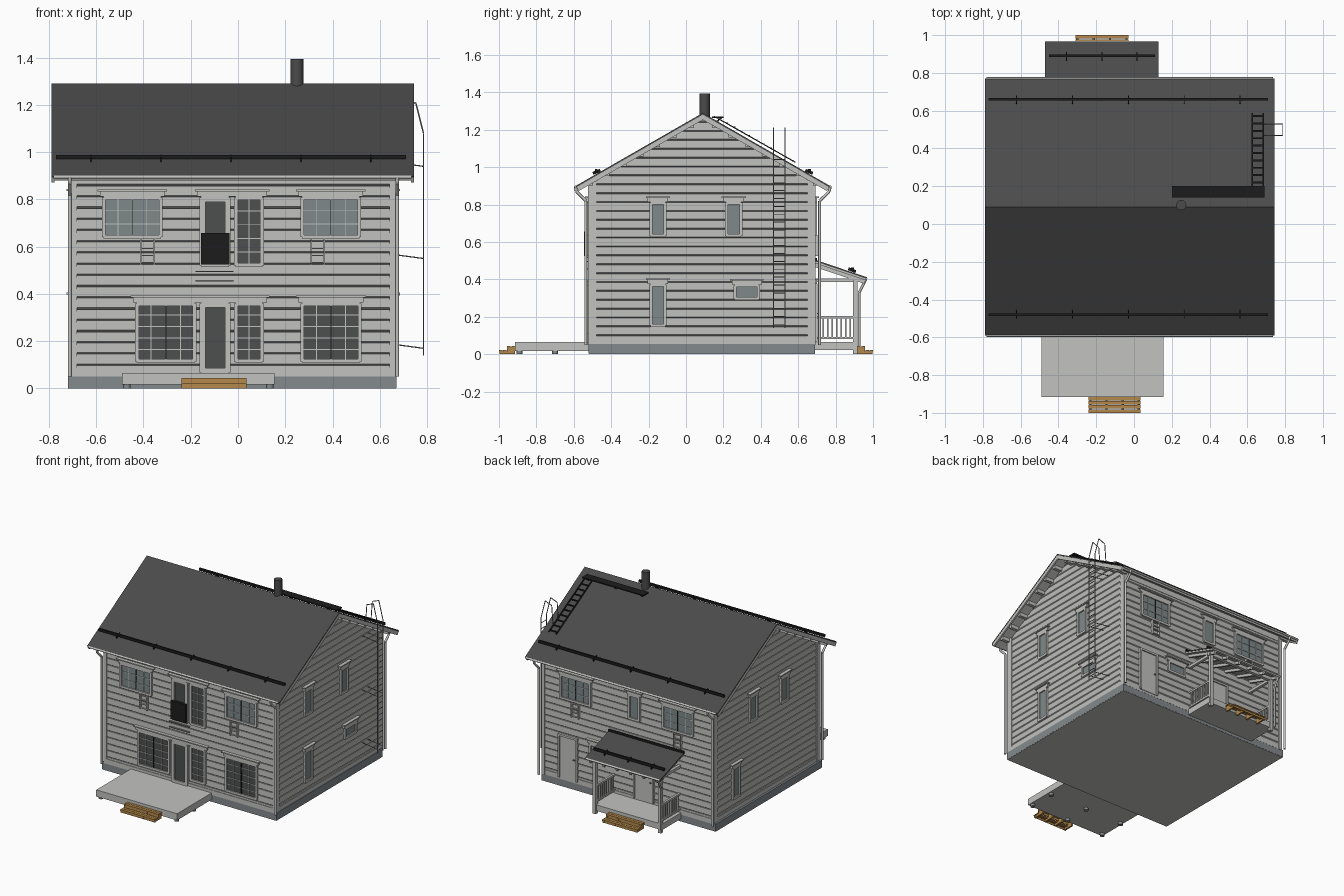
import bpy, bmesh
from math import radians
from mathutils import Matrix, Vector

if "Cube" in bpy.data.objects:
    bpy.data.objects.remove(bpy.data.objects["Cube"])


def material(name, r, g, b):
    m = bpy.data.materials.new(name)
    m.use_nodes = True
    m.diffuse_color = (r, g, b, 1)
    m.node_tree.nodes["Principled BSDF"].inputs["Base Color"].default_value = (r, g, b, 1)
    return m


SIDING = material("siding grey", .5, .5, .49)
TRIM = material("trim light grey", .54, .54, .53)
ROOF = material("roof charcoal", .07, .07, .07)
BLACK = material("black metal", .012, .012, .012)
METAL = material("ladder grey", .27, .27, .28)
GLASS = material("pale glass", .21, .25, .255)
DARK_GLASS = material("dark glass", .075, .077, .078)
STONE = material("foundation grey", .23, .255, .27)
WOOD = material("step wood", .46, .25, .07)

parts = {}


def part(name, mat):
    if (name, mat) not in parts:
        parts[name, mat] = bmesh.new()
    return parts[name, mat]


def block(name, mat, lo, hi):
    lo, hi = Vector(lo), Vector(hi)
    size = [abs(c) for c in hi - lo]
    bmesh.ops.create_cube(part(name, mat), size=1,
                          matrix=Matrix.Translation((lo + hi) / 2) @ Matrix.Diagonal((*size, 1)))


def beam(name, mat, p, q, wide, high):
    p, q = Vector(p), Vector(q)
    turn = (q - p).to_track_quat('X', 'Z').to_matrix().to_4x4()
    bmesh.ops.create_cube(part(name, mat), size=1, matrix=Matrix.Translation((p + q) / 2)
                          @ turn @ Matrix.Diagonal(((q - p).length, wide, high, 1)))


def tube(name, mat, points, r, sides=8):
    points = [Vector(p) for p in points]
    for p, q in zip(points, points[1:]):
        turn = (q - p).to_track_quat('Z', 'Y').to_matrix().to_4x4()
        bmesh.ops.create_cone(part(name, mat), cap_ends=True, segments=sides, radius1=r, radius2=r,
                              depth=(q - p).length, matrix=Matrix.Translation((p + q) / 2) @ turn)


# Wall planes: u runs along the wall, d points outward
FRONT, BACK, LEFT, RIGHT = -.505, .675, -.69, .65
RIDGE_Y, RIDGE_Z, SLOPE = .09, 1.29, .574
X0, X1 = -.79, .745
wall_point = {
    "front": lambda u, d, z: Vector((u, FRONT - d, z)),
    "back": lambda u, d, z: Vector((u, BACK + d, z)),
    "right": lambda u, d, z: Vector((RIGHT + d, u, z)),
    "left": lambda u, d, z: Vector((LEFT - d, u, z)),
}


def plate(name, mat, wall, u0, u1, z0, z1, d0, d1):
    block(name, mat, wall_point[wall](u0, d0, z0), wall_point[wall](u1, d1, z1))


def roof_z(y):
    return RIDGE_Z - SLOPE * abs(y - RIDGE_Y)


# Foundation with pale floor slab, and solid house body
block("foundation", STONE, (LEFT - .03, FRONT - .015, .003), (RIGHT + .02, BACK + .015, .055))
block("floor_slab", TRIM, (LEFT - .029, FRONT - .014, 0), (RIGHT + .019, BACK + .014, .004))
bm = part("house_body", SIDING)
profile = [(FRONT, .05), (BACK, .05), (BACK, .92), (RIDGE_Y, 1.255), (FRONT, .92)]
face = bm.faces.new([bm.verts.new((LEFT, y, z)) for y, z in profile])
ext = bmesh.ops.extrude_face_region(bm, geom=[face])
bmesh.ops.translate(bm, vec=(RIGHT - LEFT, 0, 0),
                    verts=[v for v in ext["geom"] if isinstance(v, bmesh.types.BMVert)])
bmesh.ops.recalc_face_normals(bm, faces=bm.faces)


# Lapped siding boards, gable boards trimmed to the roof slope
def siding(wall, step=.0475):
    bm = part("siding_" + wall, SIDING)
    gable = wall in ("left", "right")
    z, top = .05, 1.25 if gable else .92
    while z < top - .01:
        rows = []
        for dz, d in ((0, .004), (.007, .014), (step, .011), (step, .004)):
            h = min(z + dz, top)
            if gable:
                half = min((BACK - FRONT) / 2, (1.255 - h) / SLOPE)
                ends = RIDGE_Y - half, RIDGE_Y + half
            else:
                ends = LEFT, RIGHT
            rows.append([bm.verts.new(wall_point[wall](u, d, h)) for u in ends])
        for a, b in zip(rows, rows[1:]):
            quad = [a[0], a[1], b[1], b[0]]
            bm.faces.new(quad if wall in ("front", "right") else quad[::-1])
        z += step


for wall in wall_point:
    siding(wall)
    long_wall = wall in ("front", "back")
    ends = (LEFT, RIGHT) if long_wall else (FRONT, BACK)
    plate("base_trim", TRIM, wall, *ends, .05, .085, 0, .016)
    for u, s in zip(ends, (1, -1)):
        inner = .008 if long_wall else .026
        plate("corner_trim", TRIM, wall, u - s * .018, u + s * inner, .05, .925, 0, .018)
    if long_wall:
        plate("frieze", TRIM, wall, *ends, .88, .93, 0, .016)


# Roof slabs with thin dark covering and light boards beneath
def slope_slab(name, mat, x0, x1, ya, za, yb, zb, drop, thick):
    along = Vector((0, yb - ya, zb - za)).normalized()
    up = Vector((0, -along.z, along.y)) * (1 if along.y > 0 else -1)
    shift = Vector(((x0 + x1) / 2, 0, 0)) - up * (drop + thick / 2)
    beam(name, mat, Vector((0, ya, za)) + shift, Vector((0, yb, zb)) + shift, x1 - x0, thick)


for s in (-1, 1):
    y = RIDGE_Y + s * .68
    run = (RIDGE_Y, RIDGE_Z, y, roof_z(y))
    slope_slab("roof_covering", ROOF, X0, X1, *run, 0, .008)
    slope_slab("roof_boards", TRIM, X0 + .003, X1 - .003, *run, .008, .014)
    for x in (X0 + .001, X1 - .013):
        slope_slab("bargeboard", TRIM, x, x + .012, *run, .006, .026)
    # Lookouts below the verges
    for i in range(7):
        yl = RIDGE_Y + s * (.06 + i * .09)
        for xa, xb in ((X0 + .02, LEFT), (RIGHT, X1 - .02)):
            block("lookouts", TRIM, (xa, yl - .012, roof_z(yl) - .045), (xb, yl + .012, roof_z(yl) - .02))
    # Gutter and downpipes
    yg, wall_y = y + s * .001, RIDGE_Y + s * .625
    tube("gutter", TRIM, [(X0 + .01, yg, .895), (X1 - .01, yg, .895)], .007)
    for x in (LEFT - .022, RIGHT + .024):
        tube("downpipe", TRIM, [(x, yg, .895), (x, yg - s * .005, .87), (x, wall_y, .82), (x, wall_y, .05)], .008)


# Snow guards
def snow_guard(x0, x1, y, z, s, count):
    block("snow_guard", BLACK, (x0, y - .007, z + .009), (x1, y + .007, z + .026))
    for i in range(count):
        x = x0 + (x1 - x0) * (i + .5) / count
        beam("snow_guard", BLACK, (x, y - s * .022, z + .02), (x, y + s * .018, z + .004), .005, .016)


snow_guard(-.77, .71, -.48, roof_z(-.48), -1, 5)
snow_guard(-.77, .71, .66, roof_z(.66), 1, 5)

# Chimney, roof walkway and roof ladder
tube("chimney", ROOF, [(.25, .1, 1.2), (.25, .1, 1.395)], .027, 20)
block("roof_walkway", BLACK, (.2, .14, 1.264), (.69, .2, 1.272))
for x in (.23, .44, .66):
    beam("roof_walkway", BLACK, (x, .19, 1.265), (x, .155, 1.235), .01, .008)
for x in (.625, .685):
    beam("roof_ladder", BLACK, (x, .15, 1.272), (x, .585, roof_z(.585) + .02), .008, .006)
for i in range(10):
    y = .22 + i * .039
    block("roof_ladder", BLACK, (.625, y - .005, roof_z(y) + .017), (.685, y + .005, roof_z(y) + .023))

# Wall ladder with hooked handrails
for y in (.468, .53):
    tube("wall_ladder", METAL, [(.785, y, .14), (.785, y, 1.08), (.752, y, 1.21), (.7, y, 1.19), (.69, y, 1.06)], .003)
    for z in (.17, .55, .94):
        tube("wall_ladder", METAL, [(RIGHT, y, z + .018), (.785, y, z)], .0025)
for i in range(22):
    z = .16 + i * .042
    tube("wall_ladder", METAL, [(.785, .468, z), (.785, .53, z)], .0025, 6)


# Windows and doors
def window(wall, u0, u1, z0, z1, cols=1, rows=1, glass=GLASS, header=True, rim=.01):
    plate("window_glass", glass, wall, u0, u1, z0, z1, 0, .017)
    for a, b, c, d in ((u0 - .006, u0 + rim, z0, z1), (u1 - rim, u1 + .006, z0, z1),
                       (u0, u1, z0 - .006, z0 + rim), (u0, u1, z1 - rim, z1 + .006)):
        plate("window_frames", TRIM, wall, a, b, c, d, 0, .026)
    for i in range(1, cols):
        u = u0 + (u1 - u0) * i / cols
        middle = cols == 4 and i == 2
        plate("window_bars", TRIM, wall, u - .002, u + .002, z0, z1, .01, .021)
        if middle:
            plate("sash_gap", BLACK, wall, u - .002, u + .002, z0 + rim, z1 - rim, .01, .023)
    for i in range(1, rows):
        z = z0 + (z1 - z0) * i / rows
        plate("window_bars", TRIM, wall, u0, u1, z - .002, z + .002, .01, .02)
    if header:
        cap(wall, u0, u1, z1)


def cap(wall, u0, u1, z):
    plate("window_headers", TRIM, wall, u0 - .015, u1 + .015, z + .004, z + .026, 0, .026)
    plate("window_headers", TRIM, wall, u0 - .025, u1 + .025, z + .026, z + .034, 0, .036)


def door(wall, u0, u1, z0, z1):
    plate("doors", TRIM, wall, u0, u1, z0, z1, 0, .02)
    for a, b in ((u0 - .012, u0), (u1, u1 + .012)):
        plate("door_frames", TRIM, wall, a, b, z0, z1, 0, .028)
    plate("door_frames", TRIM, wall, u0 - .012, u1 + .012, z1, z1 + .014, 0, .028)
    plate("door_handles", METAL, wall, u0 + .008, u0 + .02, (z0 + z1) / 2, (z0 + z1) / 2 + .006, .02, .03)


def small_ladder(wall, u):
    for a in (u - .028, u + .028):
        plate("escape_ladders", TRIM, wall, a - .003, a + .003, .525, .635, .01, .03)
    for i in range(4):
        plate("escape_ladders", TRIM, wall, u - .028, u + .028, .53 + i * .03, .535 + i * .03, .018, .028)


for u in (-.57, .27):
    window("front", u, u + .245, .64, .808, 4, 3, GLASS)
    small_ladder("front", u + .187 if u < 0 else u + .067)
for u in (-.429, .27):
    window("front", u, u + .247, .115, .36, 4, 5, DARK_GLASS)
for z0, z1, low in ((.115, .36, .068), (.52, .808, .52)):
    window("front", -.011, .104, z0, z1, 2, 5, DARK_GLASS, False)
    window("front", -.156, -.038, low, z1, 1, 1, DARK_GLASS, False, .018)
    cap("front", -.158, .108, z1)
plate("balcony_rail", BLACK, "front", -.156, -.036, .525, .657, .02, .04)
for z in (.455, .495):
    plate("balcony_ledge", METAL, "front", -.18, -.02, z - .003, z + .003, 0, .024)
for u in (-.54, .275):
    window("back", u, u + .24, .64, .808, 4, 3)
    small_ladder("back", u + .12)
window("back", -.115, -.03, .637, .81)
window("back", .14, .28, .295, .37)
door("back", .39, .52, .065, .365)
door("back", -.22, -.08, .075, .355)
for wall, lower, uppers in (("right", -.19, (-.19, .215)), ("left", .4, (-.15, .2))):
    for u in uppers:
        window(wall, u, u + .08, .632, .81)
    window(wall, lower, lower + .08, .152, .372)
window("right", .26, .39, .295, .368)


# Wooden steps with closed stringers, risers and slatted treads
def steps(x0, x1, edge, s):
    for i in range(4):
        x = x0 + .01 + (x1 - x0 - .02) * i / 3
        block("steps", WOOD, (x - .006, edge, .004), (x + .006, edge + s * .042, .036))
        block("steps", WOOD, (x - .006, edge, 0), (x + .006, edge + s * .082, .014))
    for reach, z in ((.04, .02), (.08, 0)):
        block("steps", WOOD, (x0, edge + s * (reach - .004), z), (x1, edge + s * reach, z + .018))
    for i, z in enumerate((.044, .044, .022, .022)):
        y = edge + s * i * .022
        block("steps", WOOD, (x0, y, z - .008), (x1, y + s * .019, z))


# Front terrace
block("terrace", TRIM, (-.49, -.915, .017), (.155, FRONT, .065))
for x in (-.47, -.17, .135):
    for y in (-.89, -.7):
        tube("terrace_feet", STONE, [(x, y, 0), (x, y, .03)], .016, 12)
steps(-.24, .035, -.915, -1)

# Back porch with posts, railings and lean-to roof
block("porch_deck", TRIM, (-.445, BACK, .022), (.105, .91, .065))
run = (.69, .505, .965, .412)
slope_slab("porch_covering", ROOF, -.47, .13, *run, 0, .008)
slope_slab("porch_boards", TRIM, -.467, .127, *run, .008, .01)
block("porch_flashing", BLACK, (-.47, .688, .495), (.13, .7, .515))
snow_guard(-.45, .11, .89, .437, 1, 3)
tube("porch_gutter", TRIM, [(-.465, .963, .406), (.125, .963, .406)], .007)
block("porch_beam", TRIM, (-.45, .893, .385), (.11, .917, .412))
for i in range(6):
    x = -.435 + i * .106
    slope_slab("porch_rafters", TRIM, x - .008, x + .008, *run, .017, .02)
for x in (-.43, .09):
    block("porch_posts", TRIM, (x - .012, .893, 0), (x + .012, .917, .4))
    block("porch_beam", TRIM, (x - .01, BACK, .385), (x + .01, .9, .405))
    for z in (.08, .19):
        block("porch_railing", TRIM, (x - .008, BACK, z), (x + .008, .9, z + .013))
    for i in range(8):
        y = .71 + i * .024
        block("porch_railing", TRIM, (x - .005, y - .005, .08), (x + .005, y + .005, .195))
tube("porch_downpipe", TRIM, [(-.45, .962, .4), (-.45, .926, .33), (-.45, .926, .03)], .007)
steps(-.31, -.03, .915, 1)

# Turn every collected part into an object
bpy.ops.object.select_all(action='DESELECT')
for (name, mat), bm in parts.items():
    mesh = bpy.data.meshes.new(name)
    bm.to_mesh(mesh)
    bm.free()
    mesh.materials.append(mat)
    obj = bpy.data.objects.new(name, mesh)
    bpy.context.collection.objects.link(obj)
    obj.select_set(True)
    bpy.context.view_layer.objects.active = obj
bpy.ops.object.shade_smooth_by_angle(angle=radians(50))
